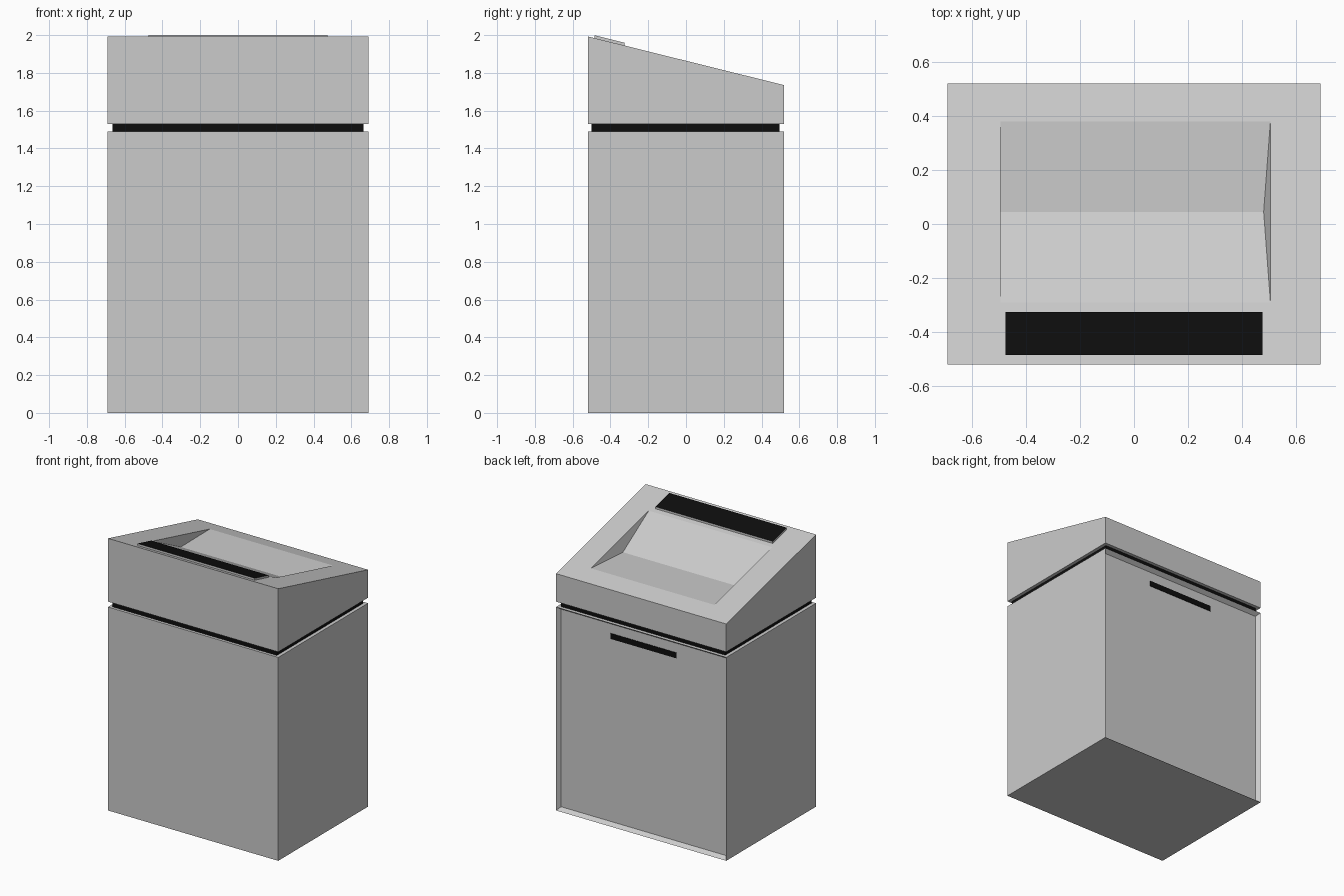
import bpy, bmesh

if "Cube" in bpy.data.objects:
    bpy.data.objects.remove(bpy.data.objects["Cube"])

W, D = 0.69, 0.52            # half width, half depth
FRONT_Z, BACK_Z = 1.993, 1.735


def top_z(y):
    """Height of the sloping lid surface at depth y."""
    return FRONT_Z + (BACK_Z - FRONT_Z) * (y + D) / (2 * D)


def prism(name, profile, x0, x1):
    """Extrude a (y, z) profile along x."""
    bm = bmesh.new()
    a = [bm.verts.new((x0, y, z)) for y, z in profile]
    b = [bm.verts.new((x1, y, z)) for y, z in profile]
    n = len(profile)
    bm.faces.new(a)
    bm.faces.new(b[::-1])
    for i in range(n):
        j = (i + 1) % n
        bm.faces.new((a[j], a[i], b[i], b[j]))
    bmesh.ops.recalc_face_normals(bm, faces=bm.faces)
    mesh = bpy.data.meshes.new(name)
    bm.to_mesh(mesh)
    bm.free()
    obj = bpy.data.objects.new(name, mesh)
    bpy.context.collection.objects.link(obj)
    return obj


def box(name, x, y0, y1, z0, z1):
    return prism(name, [(y0, z0), (y1, z0), (y1, z1), (y0, z1)], -x, x)


black = bpy.data.materials.new("black")
black.diffuse_color = (0.004, 0.004, 0.004, 1)
black.use_nodes = True
black.node_tree.nodes["Principled BSDF"].inputs["Base Color"].default_value = black.diffuse_color

# Cabinet with the recessed door on its back face
cabinet = box("cabinet", W, -D, D, 0, 1.49)
bm = bmesh.new()
bm.from_mesh(cabinet.data)
back = [f for f in bm.faces if f.normal.y > 0.9]
bmesh.ops.inset_region(bm, faces=back, thickness=0.03)
bmesh.ops.translate(bm, verts=back[0].verts, vec=(0, -0.03, 0))
bm.to_mesh(cabinet.data)
bm.free()

# Door handle
handle = box("door_handle", 0.267, D - 0.035, D - 0.026, 1.36, 1.40)
handle.data.materials.append(black)

# Dark shadow gap between cabinet and lid
gap = box("shadow_gap", 0.665, -0.5, 0.495, 1.48, 1.54)
gap.data.materials.append(black)

# Sloping lid
lid = prism("lid", [(-D, 1.53), (D, 1.53), (D, BACK_Z), (-D, FRONT_Z)], -W, W)

# Wedge-shaped tray cut into the lid, right end leaning inwards
valley = (0.045, 1.766)
S = 1.2                      # run the wedge on past the lid surface
rims = [(valley[0] + (y - valley[0]) * S,
         valley[1] + (top_z(y) - valley[1]) * S) for y in (-0.29, 0.38)]
cutter = prism("tray_cutter", [valley, rims[1], rims[0]], -0.495, 0.48 + 0.025 * S)
for v in cutter.data.vertices:
    if v.co.x > 0 and abs(v.co.y - valley[0]) < 0.001:
        v.co.x = 0.48
cutter.hide_render = True
cutter.hide_viewport = True
cut = lid.modifiers.new("tray", "BOOLEAN")
cut.object = cutter
cut.operation = 'DIFFERENCE'
cut.solver = 'EXACT'

# Raised panel in front of the tray, black on top
y0, y1 = -0.485, -0.325
panel = prism("top_panel", [(y0, top_z(y0) - 0.01), (y1, top_z(y1) - 0.01),
                            (y1, top_z(y1) + 0.015), (y0, top_z(y0) + 0.015)],
              -0.475, 0.475)
grey = bpy.data.materials.new("panel_edge")
grey.diffuse_color = (0.8, 0.8, 0.8, 1)
grey.use_nodes = True
grey.node_tree.nodes["Principled BSDF"].inputs["Base Color"].default_value = grey.diffuse_color
panel.data.materials.append(grey)
panel.data.materials.append(black)
for p in panel.data.polygons:
    if p.normal.z > 0.5:
        p.material_index = 1
